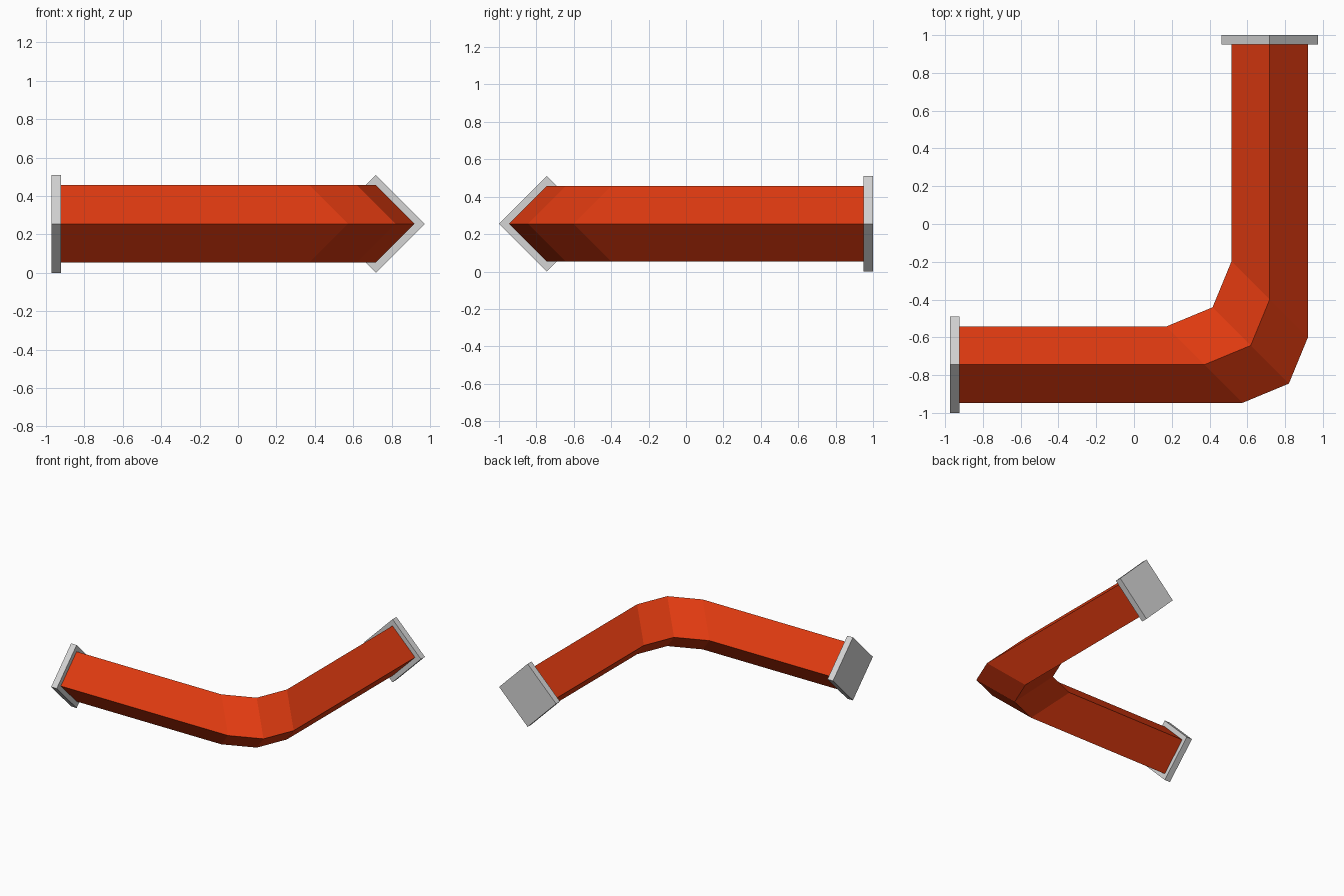
import bpy, bmesh
from mathutils import Vector

if "Cube" in bpy.data.objects:
    bpy.data.objects.remove(bpy.data.objects["Cube"])

Z = 0.255            # height of the pipe axis
R = 0.202            # pipe corner radius
FR = 0.255           # flange corner radius


def material(name, rgb):
    m = bpy.data.materials.new(name)
    m.diffuse_color = (*rgb, 1)
    m.use_nodes = True
    m.node_tree.nodes["Principled BSDF"].inputs["Base Color"].default_value = m.diffuse_color
    return m


red = material("orange red", (0.73, 0.042, 0.005))
grey = material("light grey", (0.66, 0.66, 0.66))


def sweep(name, rings, mat):
    """Skin diamond rings given as (x, y, outward side vector)."""
    bm = bmesh.new()
    loops = []
    for x, y, side, r in rings:
        c, s = Vector((x, y, Z)), Vector((*side, 0)) * r
        up = Vector((0, 0, r))
        loops.append([bm.verts.new(c + d) for d in (s, up, -s, -up)])
    for a, b in zip(loops, loops[1:]):
        for i in range(4):
            j = (i + 1) % 4
            bm.faces.new((a[i], a[j], b[j], b[i]))
    bm.faces.new(loops[0])
    bm.faces.new(loops[-1])
    bmesh.ops.recalc_face_normals(bm, faces=bm.faces)
    me = bpy.data.meshes.new(name)
    bm.to_mesh(me)
    bm.free()
    me.materials.append(mat)
    ob = bpy.data.objects.new(name, me)
    bpy.context.collection.objects.link(ob)
    return ob


S, D, E = (0, -1), (1, -1), (1, 0)   # straight, diagonal and end ring sides

# Bent square pipe: three diagonal rings form the elbow
sweep("pipe", [(-0.93, -0.745, S, R), (0.372, -0.745, D, R),
               (0.618, -0.643, D, R), (0.718, -0.4, D, R),
               (0.718, 0.955, E, R)], red)

# Square flanges at both ends
sweep("left_flange", [(-0.973, -0.745, S, FR), (-0.923, -0.745, S, FR)], grey)
sweep("back_flange", [(0.718, 0.95, E, FR), (0.718, 1.0, E, FR)], grey)
